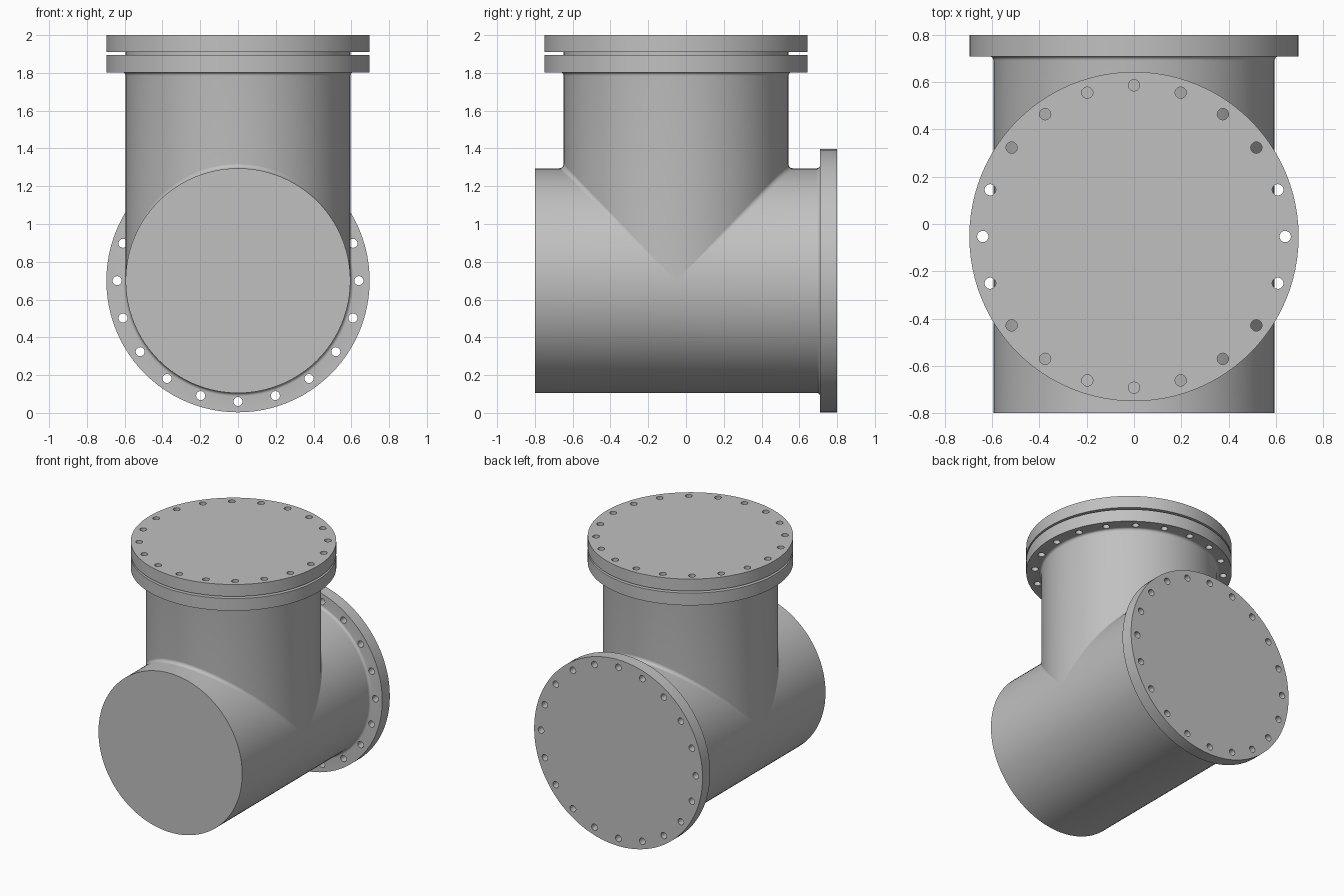
import bpy, bmesh, math

if "Cube" in bpy.data.objects:
    bpy.data.objects.remove(bpy.data.objects["Cube"], do_unlink=True)

PIPE_R, FLANGE_R = 0.595, 0.697
BOLT_R, HOLE_R, BOLTS = 0.64, 0.024, 20
AXIS_Z, BRANCH_Y = 0.7, -0.053
FILLET, SEGS = 0.018, 96

steel = bpy.data.materials.new("plain grey steel")
steel.use_nodes = True
grey = (0.53, 0.53, 0.53, 1)
steel.diffuse_color = grey
steel.node_tree.nodes["Principled BSDF"].inputs["Base Color"].default_value = grey


def add_object(name, bm):
    bmesh.ops.recalc_face_normals(bm, faces=bm.faces[:])
    mesh = bpy.data.meshes.new(name)
    bm.to_mesh(mesh)
    bm.free()
    mesh.materials.append(steel)
    obj = bpy.data.objects.new(name, mesh)
    bpy.context.collection.objects.link(obj)
    return obj


def activate(obj):
    bpy.ops.object.select_all(action='DESELECT')
    obj.select_set(True)
    bpy.context.view_layer.objects.active = obj


def lathe(name, profile):
    """Closed solid turned around z from (radius, height) points."""
    bm = bmesh.new()
    rings = []
    for r, h in profile:
        rings.append([bm.verts.new((r * math.cos(a), r * math.sin(a), h))
                      for a in (math.tau * i / SEGS for i in range(SEGS))])
    for low, high in zip(rings, rings[1:]):
        for i in range(SEGS):
            j = (i + 1) % SEGS
            bm.faces.new((low[i], low[j], high[j], high[i]))
    bm.faces.new(rings[0])
    bm.faces.new(rings[-1])
    return add_object(name, bm)


def drill(obj, bottom, top):
    """Cut the ring of bolt holes between two heights."""
    bm = bmesh.new()
    for i in range(BOLTS):
        a = math.tau * i / BOLTS
        made = bmesh.ops.create_cone(bm, cap_ends=True, segments=20, radius1=HOLE_R,
                                     radius2=HOLE_R, depth=top - bottom + 0.02)
        bmesh.ops.translate(bm, verts=made["verts"],
                            vec=(BOLT_R * math.cos(a), BOLT_R * math.sin(a), (bottom + top) / 2))
    cutter = add_object("bolt_hole_cutter", bm)
    cutter.hide_render = True
    mod = obj.modifiers.new("bolt holes", 'BOOLEAN')
    mod.operation, mod.solver, mod.object = 'DIFFERENCE', 'EXACT', cutter
    activate(obj)
    bpy.ops.object.modifier_apply(modifier=mod.name)
    bpy.data.objects.remove(cutter, do_unlink=True)


def flanged_pipe(name, start, seat, end):
    """Pipe with a filleted bolt flange from seat to end."""
    profile = [(PIPE_R, start)]
    for i in range(6):
        a = math.pi / 2 * i / 5
        profile.append((PIPE_R + FILLET * (1 - math.cos(a)),
                        seat - FILLET * (1 - math.sin(a))))
    profile += [(FLANGE_R, seat), (FLANGE_R, end)]
    obj = lathe(name, profile)
    drill(obj, seat, end)
    return obj


# Main horizontal pipe with the rear flange
main_pipe = flanged_pipe("main_pipe", -0.8, 0.71, 0.8)
main_pipe.rotation_euler.x = -math.pi / 2
main_pipe.location.z = AXIS_Z

# Upright branch with its flange, gasket and blind cover
branch_pipe = flanged_pipe("branch_pipe", AXIS_Z, 1.803, 1.895)
gasket = lathe("gasket", [(PIPE_R, 1.89), (PIPE_R, 1.915)])
cover = lathe("blind_cover", [(FLANGE_R, 1.91), (FLANGE_R, 2.0)])
drill(cover, 1.91, 2.0)
for part in (branch_pipe, gasket, cover):
    part.location.y = BRANCH_Y

# Weld fillet along the saddle where the pipes meet, fading out at the sides
bm = bmesh.new()
for side in (-1, 1):
    rows = []
    for i in range(1, SEGS // 2):
        t = math.tau * i / SEGS
        f = 0.022 * math.sin(t)
        row = []
        for k in range(6):
            a = math.pi / 2 * k / 5
            row.append(bm.verts.new((
                PIPE_R * math.cos(t),
                BRANCH_Y + side * (PIPE_R * math.sin(t) + f * (1 - math.sin(a))),
                AXIS_Z + PIPE_R * math.sin(t) + f * (1 - math.cos(a)))))
        rows.append(row)
    for p, q in zip(rows, rows[1:]):
        for k in range(5):
            quad = (p[k], q[k], q[k + 1], p[k + 1])
            bm.faces.new(quad if side > 0 else quad[::-1])
saddle = add_object("saddle_fillet", bm)
# Make the open strips face outwards
if sum(p.normal.z for p in saddle.data.polygons) < 0:
    saddle.data.flip_normals()

for part in (main_pipe, branch_pipe, gasket, cover, saddle):
    activate(part)
    bpy.ops.object.shade_smooth_by_angle(angle=math.radians(30))
